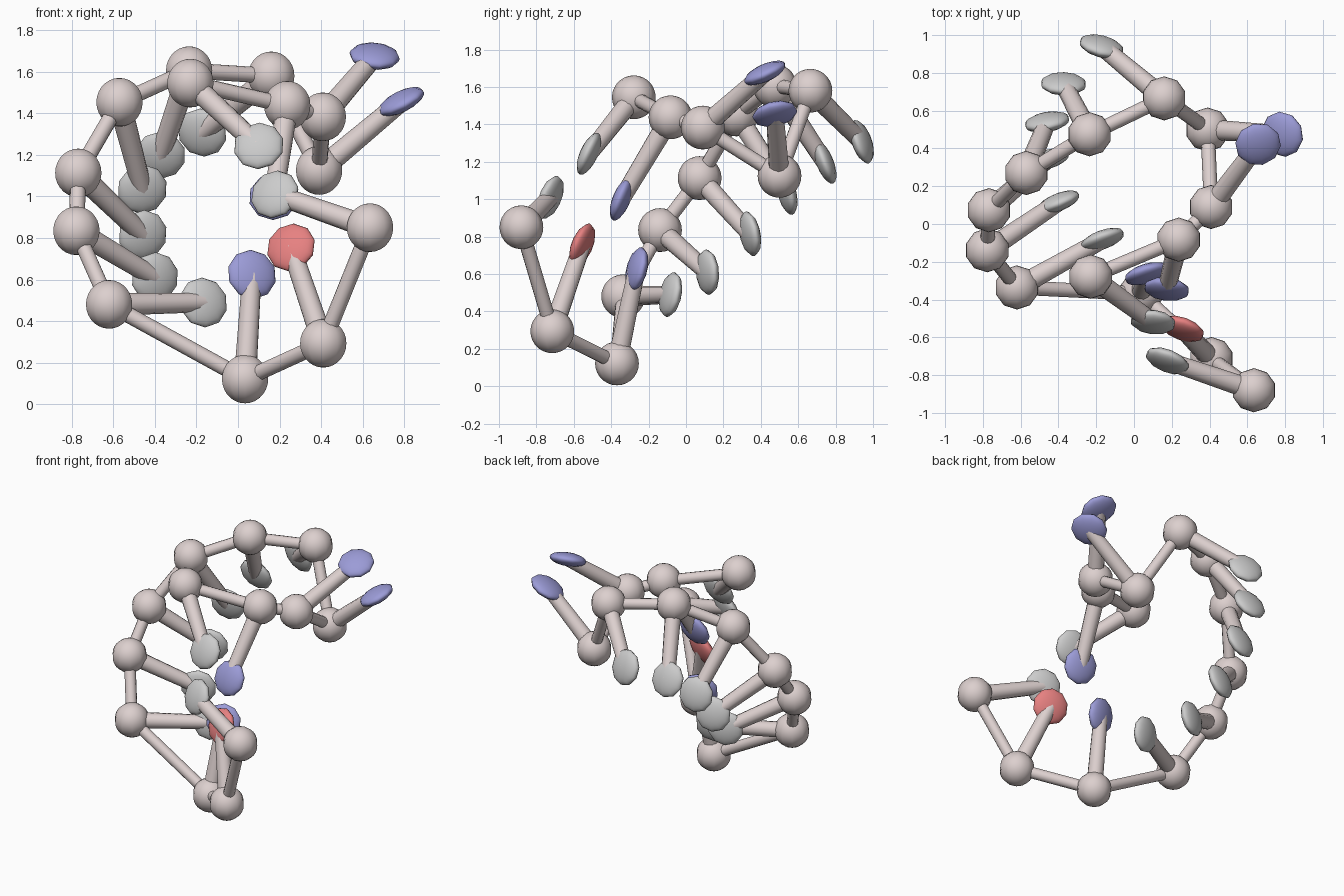
import bpy
from mathutils import Vector

if "Cube" in bpy.data.objects:
    bpy.data.objects.remove(bpy.data.objects["Cube"])


def material(name, rgb):
    m = bpy.data.materials.new(name)
    m.diffuse_color = (*rgb, 1)
    m.use_nodes = True
    m.node_tree.nodes["Principled BSDF"].inputs["Base Color"].default_value = m.diffuse_color
    return m


PINK = material("pale_pink", (0.72, 0.63, 0.62))
PADS = {
    "grey": material("pad_grey", (0.58, 0.60, 0.59)),
    "blue": material("pad_blue", (0.33, 0.33, 0.68)),
    "red": material("pad_red", (0.80, 0.22, 0.22)),
}


def finish(name, mat):
    ob = bpy.context.object
    ob.name = name
    ob.data.materials.append(mat)
    bpy.ops.object.shade_smooth_by_angle(angle=0.9)
    return ob


def ball(name, loc, mat, axis=(0, 0, 1), scale=(1, 1, 1), radius=0.12, rings=14):
    rot = Vector(axis).to_track_quat('Z', 'Y').to_euler()
    bpy.ops.mesh.primitive_uv_sphere_add(segments=10, ring_count=rings,
                                         radius=radius, location=loc, rotation=rot)
    bpy.context.object.scale = scale
    return finish(name, mat)


def rod(name, a, b, r1, r2):
    a, b = Vector(a), Vector(b)
    d = b - a
    bpy.ops.mesh.primitive_cone_add(vertices=12, radius1=r1, radius2=r2, depth=d.length,
                                    location=(a + b) / 2,
                                    rotation=d.to_track_quat('Z', 'Y').to_euler())
    return finish(name, PINK)


# chain order: joint centre, pad centre, pad normal, pad colour
LINKS = [
    ((0.635, -0.88, 0.85), (0.177, -0.725, 1.01), (0.4, 1, -0.4), "grey"),
    ((0.41, -0.715, 0.294), (0.255, -0.555, 0.755), (0.35, 1, -0.4), "red"),
    ((0.034, -0.369, 0.122), (0.067, -0.263, 0.625), (-0.3, 1, -0.25), "blue"),
    ((-0.62, -0.336, 0.481), (-0.166, -0.083, 0.49), (-0.36, 1, -0.2), "grey"),
    ((-0.777, -0.139, 0.835), (-0.4, 0.115, 0.61), (-0.4, 1, 0.08), "grey"),
    ((-0.768, 0.073, 1.113), (-0.458, 0.342, 0.815), (-0.3, 1, 0.2), "grey"),
    ((-0.57, 0.27, 1.453), (-0.46, 0.54, 1.035), (-0.18, 1, 0.25), "grey"),
    ((-0.235, 0.475, 1.605), (-0.373, 0.742, 1.198), (0.03, 1, 0.4), "grey"),
    ((0.16, 0.665, 1.58), (-0.172, 0.94, 1.307), (0.27, 1, 0.35), "grey"),
    ((0.39, 0.5, 1.125), (0.785, 0.475, 1.456), (-0.5, -0.22, 1), "blue"),
    ((0.408, 0.09, 1.383), (0.657, 0.422, 1.675), (0.1, -0.45, 1), "blue"),
    ((0.237, -0.083, 1.438), (0.173, -0.345, 1.0), (0.12, 1, -0.4), "blue"),
    ((-0.229, -0.279, 1.545), (0.1, -0.519, 1.243), (0.12, 1, -0.45), "grey"),
]

for i, (joint, pad, normal, colour) in enumerate(LINKS):
    # ball joint, its arm and the flattened pad on the end
    ball(f"joint_{i}", joint, PINK, radius=0.117)
    rod(f"arm_{i}", joint, pad, 0.055, 0.047)
    ball(f"pad_{i}", pad, PADS[colour], normal, (1, 1, 0.38), radius=0.122, rings=10)
    # rod to the next joint in the chain
    if i + 1 < len(LINKS):
        rod(f"connecting_rod_{i}", joint, LINKS[i + 1][0], 0.038, 0.038)
